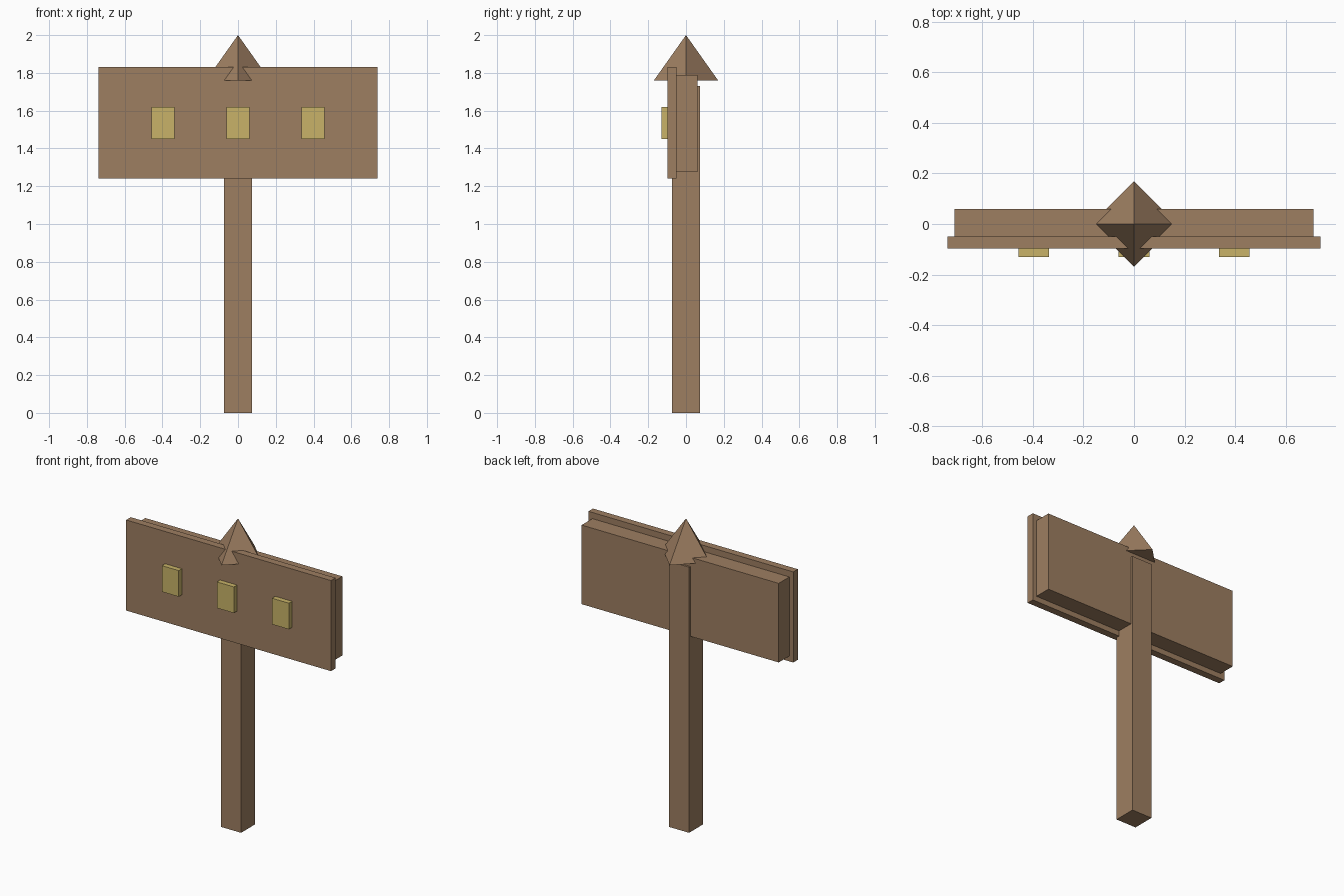
import bpy
from math import pi

cube = bpy.data.objects.get("Cube")
if cube:
    bpy.data.objects.remove(cube, do_unlink=True)


def make_material(name, rgb):
    mat = bpy.data.materials.new(name)
    mat.use_nodes = True
    mat.diffuse_color = (*rgb, 1)
    mat.node_tree.nodes["Principled BSDF"].inputs["Base Color"].default_value = (*rgb, 1)
    return mat


wood = make_material("brown wood", (0.34, 0.21, 0.12))
gold = make_material("dull gold", (0.58, 0.45, 0.14))


def box(name, low, high, mat):
    """Axis-aligned box between two corners."""
    bpy.ops.mesh.primitive_cube_add(size=1, location=[(a + b) / 2 for a, b in zip(low, high)])
    obj = bpy.context.object
    obj.name = name
    obj.scale = [b - a for a, b in zip(low, high)]
    bpy.ops.object.transform_apply(location=False, rotation=False, scale=True)
    obj.data.materials.append(mat)
    return obj


# Post and the two layers of the sign
box("post", (-0.073, -0.073, 0), (0.073, 0.073, 1.73), wood)
box("back_board", (-0.71, -0.05, 1.275), (0.71, 0.06, 1.79), wood)
box("front_panel", (-0.738, -0.097, 1.24), (0.738, -0.05, 1.83), wood)

# Raised blocks on the front panel
for side, x in (("right", -0.397), ("middle", 0), ("left", 0.397)):
    box(side + "_block", (x - 0.061, -0.13, 1.45), (x + 0.061, -0.097, 1.62), gold)

# Pyramid finial, corners on the axes
bpy.ops.mesh.primitive_cone_add(vertices=4, radius1=0.17, radius2=0, depth=0.24,
                                location=(0, 0, 1.88), rotation=(0, 0, pi / 2))
finial = bpy.context.object
finial.name = "finial"
finial.data.materials.append(wood)
